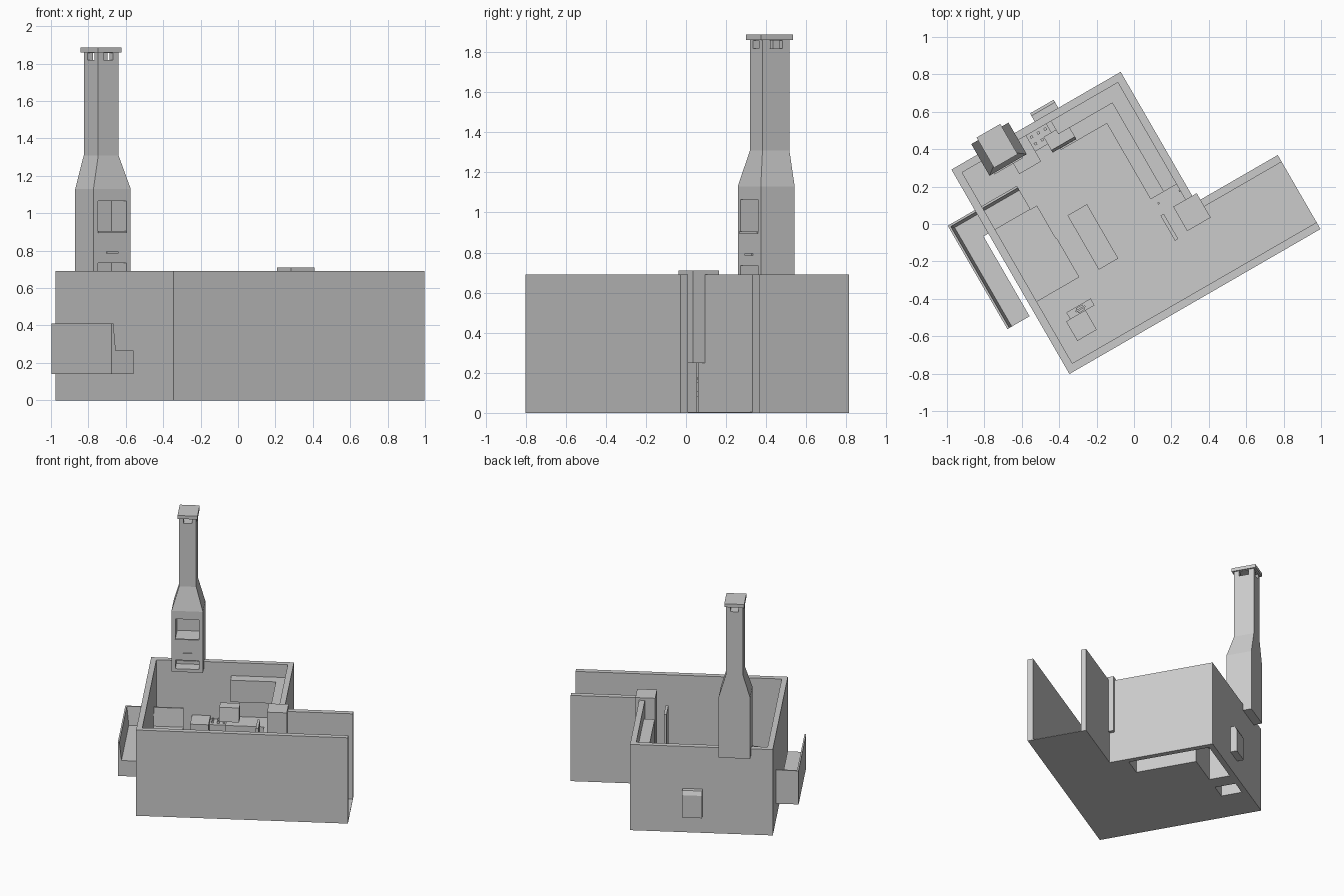
import bpy
import bmesh
import math

if "Cube" in bpy.data.objects:
    bpy.data.objects.remove(bpy.data.objects["Cube"], do_unlink=True)

# Room plan in its own axes, which are turned as a whole
TURN = math.radians(30)
THICK = 0.042
LEFT, RIGHT, FRONT, BACK = -0.7, 0.345, -0.522, 0.74
IN_LEFT, IN_RIGHT = LEFT + THICK, RIGHT - THICK
IN_FRONT, IN_BACK = FRONT + THICK, BACK - THICK
PASSAGE_END, PASSAGE_BACK = 0.85, -0.065
WALL_TOP = 0.69
COUNTER_TOP, COUNTER_DEPTH = 0.257, 0.16
SEAT_BASE, SEAT_TOP, BACKREST_TOP = 0.14, 0.265, 0.41

plaster = bpy.data.materials.new("light_grey")
plaster.use_nodes = True
grey = (0.6, 0.6, 0.6, 1)
plaster.diffuse_color = grey
plaster.node_tree.nodes["Principled BSDF"].inputs["Base Color"].default_value = grey


def loft(name, rings, bottom=True):
    """Skin a stack of matching rings and cap the ends."""
    bm = bmesh.new()
    loops = [[bm.verts.new(point) for point in ring] for ring in rings]
    for low, high in zip(loops, loops[1:]):
        for i in range(len(low)):
            bm.faces.new((low[i - 1], low[i], high[i], high[i - 1]))
    if bottom:
        bm.faces.new(loops[0])
    bm.faces.new(loops[-1])
    bmesh.ops.recalc_face_normals(bm, faces=bm.faces)
    mesh = bpy.data.meshes.new(name)
    bm.to_mesh(mesh)
    bm.free()
    mesh.materials.append(plaster)
    obj = bpy.data.objects.new(name, mesh)
    obj.rotation_euler.z = TURN
    bpy.context.collection.objects.link(obj)
    return obj


def rectangle(u, v):
    return [(u[0], v[0]), (u[1], v[0]), (u[1], v[1]), (u[0], v[1])]


def around(centre, size):
    return centre - size / 2, centre + size / 2


def level(outline, height):
    return [(u, v, height) for u, v in outline]


def prism(name, outline, z, bottom=True):
    return loft(name, [level(outline, height) for height in z], bottom)


def box(name, u, v, z, bottom=True):
    return prism(name, rectangle(u, v), z, bottom)


def cut(obj, u, v, z):
    """Subtract a box from an object."""
    cutter = box("cutter", u, v, z)
    cutter.hide_render = True
    modifier = obj.modifiers.new("cut", "BOOLEAN")
    modifier.operation = "DIFFERENCE"
    modifier.solver = "EXACT"
    modifier.object = cutter
    bpy.context.view_layer.update()
    bpy.context.view_layer.objects.active = obj
    bpy.ops.object.modifier_apply(modifier=modifier.name)
    bpy.data.objects.remove(cutter, do_unlink=True)


def corner_outline(left, near, depth):
    """L-shaped plan that fills the inner back corner."""
    inner_u, inner_v = IN_RIGHT - depth, IN_BACK - depth
    return [(inner_u, near), (IN_RIGHT, near), (IN_RIGHT, IN_BACK),
            (left, IN_BACK), (left, inner_v), (inner_u, inner_v)]


# Walls and pillar
across, along, wall = (LEFT, RIGHT), (IN_FRONT, IN_BACK), (0, WALL_TOP)
box("front_wall", (LEFT, PASSAGE_END), (FRONT, IN_FRONT), wall)
box("left_wall", (LEFT, IN_LEFT), along, wall)
box("back_wall", across, (IN_BACK, BACK), wall)
box("right_wall", (IN_RIGHT, RIGHT), (PASSAGE_BACK - THICK, IN_BACK), wall)
box("passage_wall", (RIGHT, PASSAGE_END), (PASSAGE_BACK - THICK, PASSAGE_BACK), wall)
pillar_u, pillar_v = around(0.3, 0.145), around(-0.1, 0.15)
box("pillar", pillar_u, pillar_v, (0.25, 0.71))

# Hollow kitchen counters, and a floor left open beneath them
floor = prism("floor", [(LEFT, FRONT), (PASSAGE_END, FRONT), (PASSAGE_END, PASSAGE_BACK),
                        (RIGHT, PASSAGE_BACK), (RIGHT, BACK), (LEFT, BACK)], (0, THICK / 8))
corner_left, corner_near = -0.14, 0.07
counter_height = (0, COUNTER_TOP)
back_strip = (IN_BACK - COUNTER_DEPTH, IN_BACK)
side_strip = (IN_RIGHT - COUNTER_DEPTH, IN_RIGHT)
side_counter = around(-0.33, 0.135)
prism("corner_counter", corner_outline(corner_left, corner_near, COUNTER_DEPTH), counter_height, bottom=False)
box("side_counter", side_counter, back_strip, counter_height, bottom=False)
through = (-1, COUNTER_TOP)
cut(floor, side_strip, (corner_near, IN_BACK), through)
cut(floor, (corner_left, IN_RIGHT), back_strip, through)
cut(floor, side_counter, back_strip, through)
prism("wall_cabinet", corner_outline(-0.11, corner_near, COUNTER_DEPTH / 2), (BACKREST_TOP, 0.585))
box("sink", around(0.2, THICK), around(0.37, 0.1), (COUNTER_TOP, COUNTER_TOP + 0.005))

# Stove with knobs, under a hood with a sloped front
stove_u, stove_top = (side_counter[1], corner_left), 0.23
box("stove", stove_u, (0.6, IN_BACK), (0, stove_top))
for column in range(3):
    for row in range(2):
        u, v = stove_u[0] + (column + 0.5) * THICK, IN_BACK - (row + 0.5) * THICK
        box("stove_knob", around(u, 0.015), around(v, 0.015), (stove_top, stove_top + 0.015))
hood_u = around(-0.113, 0.146)
loft("stove_hood", [level(rectangle(hood_u, (front, 0.645)), height)
                    for front, height in ((0.548, 0.28), (0.562, 0.39))])

# Service hatch outside the back wall, with a sloped top
hatch = [(0.05, SEAT_BASE), (0.05, 0.32), (0.035, 0.352)]
loft("back_hatch", [level(rectangle(hood_u, (BACK, BACK + depth)), height) for depth, height in hatch])

# Chimney with a straight back, niches and a vented top
flue_u, flue_back, flue_top = -0.425, 0.805, 1.86
wide, narrow = (0.23, 0.195), (0.125, 0.155)
stages = [(wide, 0.64), (wide, 1.13), (narrow, 1.31), (narrow, flue_top)]
chimney = loft("chimney", [level(rectangle(around(flue_u, width), (flue_back - depth, flue_back)), height)
                           for (width, depth), height in stages])
niche_u, niche_v = around(flue_u, 0.175), (0.5, 0.77)
for niche in ((0.9, 1.065), (0.665, 0.735)):
    cut(chimney, niche_u, niche_v, niche)
flue_v = flue_back - narrow[1] / 2
vent = (flue_top - THICK, flue_top - 0.003)
cut(chimney, around(flue_u, 0.06), around(flue_v, 1), vent)
cut(chimney, around(flue_u, 1), around(flue_v, 0.075), vent)
box("chimney_cap", around(flue_u, 0.146), around(flue_v, 0.187), (flue_top, flue_top + 0.027))
front_of_flue = around(flue_back - wide[1], 0.015)
box("niche_sill", niche_u, front_of_flue, around(0.9, 0.01))
box("chimney_handle", around(flue_u, 0.07), front_of_flue, around(0.79, 0.01))

# Corner bench that passes through the left wall, with slanted backrests
bench_left, bench_right, indoor_right = -0.867, -0.73, -0.44
bench_near, corner_start, bench_far = -0.148, 0.345, 0.49
bench_v, corner_v = (bench_near, bench_far), (corner_start, bench_far)
box("bench_seat", (bench_left, bench_right), bench_v, (SEAT_BASE, SEAT_TOP))
box("bench_corner_seat", (bench_right, LEFT), corner_v, (SEAT_BASE, SEAT_TOP))
box("indoor_seat", (IN_LEFT, indoor_right), corner_v, (0, SEAT_TOP))
slant = [(0.027, SEAT_TOP), (0.012, BACKREST_TOP)]
loft("bench_long_back", [level(rectangle((bench_left, bench_left + depth), bench_v), height)
                         for depth, height in slant])
loft("bench_end_back", [level(rectangle((bench_left, indoor_right), (bench_far - depth, bench_far)), height)
                        for depth, height in slant])

# Bed beside the bench
bed_right, bed_near, bed_top = -0.4, -0.1, 0.18
box("bed", (IN_LEFT, bed_right), (bed_near, corner_start), (0, bed_top))
box("bed_cover", (IN_LEFT, bed_right + 0.005), (bed_near, SEAT_BASE), (bed_top, bed_top + 0.005))

# Low table with a shelf, legs and studs
table_u, table_v, table_width, table_length, table_top = -0.225, 0.05, 0.12, 0.335, 0.17
top_bottom, stud_top = table_top - 0.02, table_top + 0.005
box("table_top", around(table_u, table_width), around(table_v, table_length), (top_bottom, table_top))
box("table_shelf", around(table_u, 0.1), around(table_v, 0.31), (0.08, 0.11))
box("table_strip", around(table_u, 0.08), around(table_v, 0.01), (table_top, stud_top))
for v in around(table_v, table_length - THICK):
    for u in around(table_u, table_width - THICK):
        box("table_leg", around(u, 0.02), around(v, 0.02), (0, top_bottom))
    for step in (-1, 0, 1):
        box("table_stud", around(table_u + step * 0.03, 0.01), around(v, 0.01), (table_top, stud_top))

# Desk with a screen, and a chair
desk_u, desk_v, desk_top = -0.475, -0.25, 0.18
box("desk", around(desk_u, 0.15), around(desk_v, THICK), (0, desk_top))
box("screen_stand", around(desk_u, THICK), around(desk_v, 0.03), (desk_top, desk_top + 0.02))
box("screen", around(desk_u, 0.06), around(desk_v, 0.01), (desk_top + 0.02, 0.25))
box("chair", around(-0.515, 0.12), around(-0.33, 0.12), (0, 0.12))

# Standing door panel and slim posts near the pillar
box("door_panel", around(0.155, 0.02), around(-0.11, 0.155), (0, 0.58))
for u in (0.17, 0.3):
    box("slim_post", around(u, 0.01), around(0.03, 0.01), (0, 0.25))
